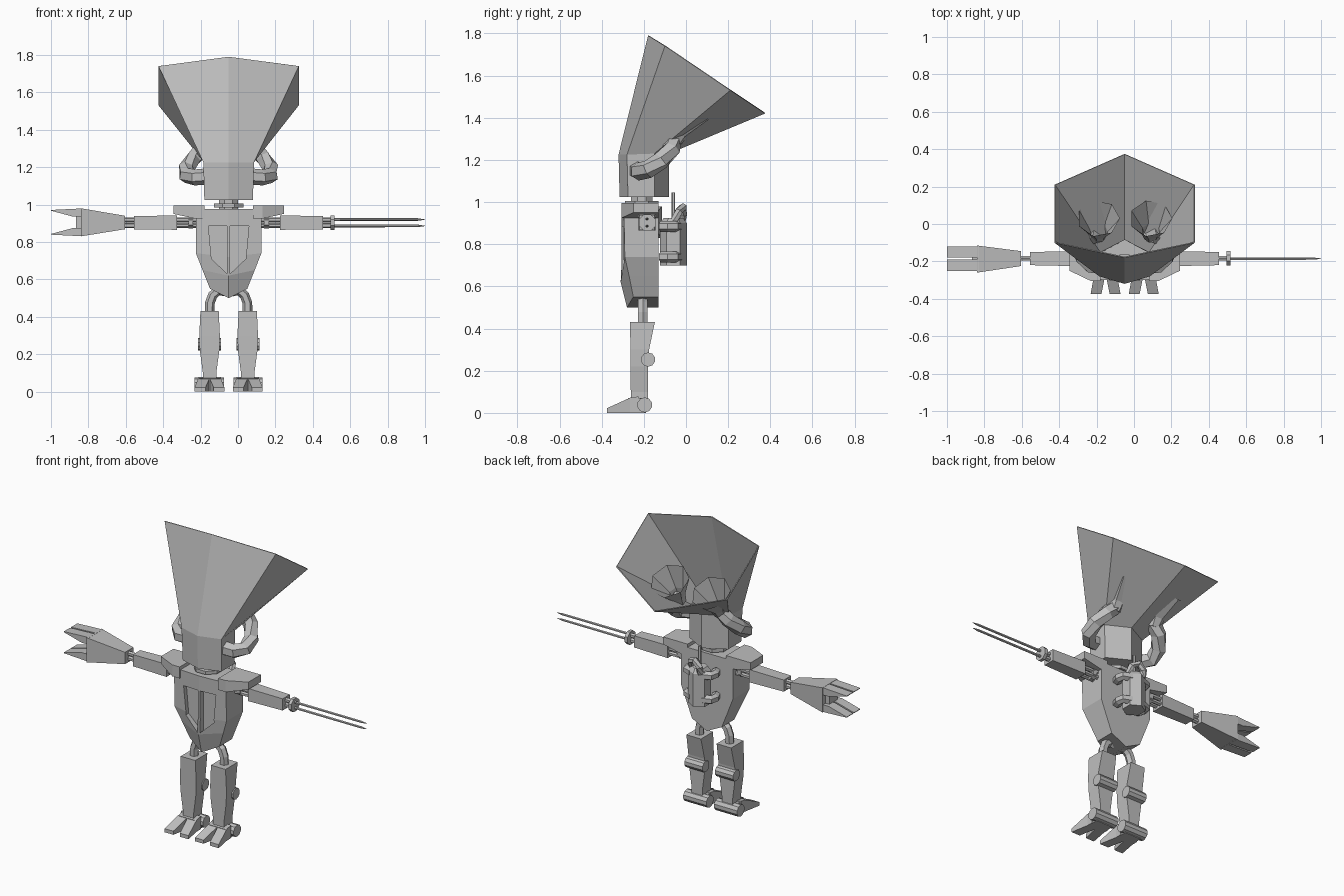
import bpy, bmesh, math
from mathutils import Vector

if "Cube" in bpy.data.objects:
    bpy.data.objects.remove(bpy.data.objects["Cube"])

XC = -0.05  # the body's middle plane
grey = bpy.data.materials.new("plain_grey")
grey.diffuse_color = (0.52, 0.52, 0.52, 1)
grey.use_nodes = True
grey.node_tree.nodes["Principled BSDF"].inputs["Base Color"].default_value = grey.diffuse_color


def finish(name, bm):
    bmesh.ops.recalc_face_normals(bm, faces=bm.faces)
    me = bpy.data.meshes.new(name)
    bm.to_mesh(me)
    bm.free()
    me.materials.append(grey)
    ob = bpy.data.objects.new(name, me)
    bpy.context.collection.objects.link(ob)
    ob.location.x = XC
    return ob


def loft(name, rings, caps=(True, True)):
    """Skin a list of equal-length point rings."""
    bm = bmesh.new()
    rows = [[bm.verts.new(p) for p in r] for r in rings]
    n = len(rows[0])
    for a, b in zip(rows, rows[1:]):
        for i in range(n):
            j = (i + 1) % n
            bm.faces.new((a[i], a[j], b[j], b[i]))
    if caps[0]:
        bm.faces.new(rows[0])
    if caps[1]:
        bm.faces.new(rows[-1])
    return finish(name, bm)


def circle(c, axis, r, n):
    q = Vector(axis).to_track_quat('Z', 'Y')
    return [Vector(c) + q @ Vector((r * math.cos(t), r * math.sin(t), 0))
            for t in (2 * math.pi * (i + .5) / n for i in range(n))]


def tube(name, path, r, n=6, caps=(True, True)):
    """Sweep a polygon along a path; r is one radius or one for each point."""
    p = [Vector(v) for v in path]
    rs = r if isinstance(r, (list, tuple)) else [r] * len(p)
    rings = [circle(p[i], p[min(i + 1, len(p) - 1)] - p[max(i - 1, 0)], rs[i], n)
             for i in range(len(p))]
    return loft(name, rings, caps)


def rect_x(x, y0, y1, z0, z1):
    return [(x, y0, z0), (x, y1, z0), (x, y1, z1), (x, y0, z1)]


def rect_z(z, x0, x1, y0, y1):
    return [(x0, y0, z), (x1, y0, z), (x1, y1, z), (x0, y1, z)]


def box(name, x0, x1, y0, y1, z0, z1):
    return loft(name, [rect_x(x0, y0, y1, z0, z1), rect_x(x1, y0, y1, z0, z1)])


def prism_y(name, outline, y0, y1):
    return loft(name, [[(x, y, z) for x, z in outline] for y in (y0, y1)])


# Head: hexagonal box opening into a wide tilted funnel
def hexagon(hw, front, corner, side, back):
    return [(0, *front), (hw, *corner), (hw, *side),
            (0, *back), (-hw, *side), (-hw, *corner)]


head = loft("head_funnel", [
    hexagon(.13, (-.315, 1.025), (-.275, 1.025), (-.15, 1.025), (-.08, 1.025)),
    hexagon(.135, (-.32, 1.225), (-.28, 1.225), (-.15, 1.23), (-.08, 1.23)),
    hexagon(.375, (-.18, 1.79), (-.10, 1.74), (.21, 1.53), (.375, 1.42))],
    caps=(True, False))
shell = head.modifiers.new("shell", 'SOLIDIFY')
shell.thickness = .006
shell.offset = -1

# Neck and collar
tube("neck", [(0, -.21, .95), (0, -.21, 1.04)], .055, 8)
tube("neck_ring", [(0, -.21, .985), (0, -.21, 1.005)], .085, 8)


# Torso: tapered body with a shallow front ridge and a pointed base
def body_ring(hw, ridge, front, back, z, zc):
    return [(0, ridge, zc), (hw, front, z), (hw, back, z),
            (0, back, zc), (-hw, back, z), (-hw, front, z)]


torso = loft("torso", [
    body_ring(.175, -.305, -.295, -.13, .975, .975),
    body_ring(.175, -.305, -.29, -.13, .74, .72),
    body_ring(.14, -.31, -.27, -.13, .65, .62),
    body_ring(.10, -.28, -.25, -.13, .55, .50)])

# Two sunk chest panels forming a shield
for s, side in ((1, "left"), (-1, "right")):
    cut = prism_y("panel_cutter_" + side, [(s * .008, .885), (s * .108, .885),
                  (s * .092, .71), (s * .008, .63)], -.4, -.272)
    cut.hide_render = True
    cut.hide_set(True)
    m = torso.modifiers.new("panel", 'BOOLEAN')
    m.operation = 'DIFFERENCE'
    m.solver = 'EXACT'
    m.object = cut

# Parts that exist on both sides
for s, side in ((1, "left"), (-1, "right")):
    def mx(points):
        return [(s * x, y, z) for x, y, z in points]

    # Curved side tube, entering the funnel and opening as a cup inside
    tube("side_tube_" + side, mx([(.12, -.23, 1.15), (.18, -.225, 1.145),
         (.225, -.18, 1.155), (.225, -.12, 1.195), (.185, -.07, 1.25),
         (.14, -.06, 1.30)]), .043, 6)
    tube("inner_cup_" + side, mx([(.14, -.065, 1.28), (.14, -.04, 1.33),
         (.14, .03, 1.44)]), [.04, .05, .115], 7, caps=(True, False))

    # Shoulder pad
    loft("shoulder_pad_" + side, [mx(rect_x(.13, -.305, -.13, .925, .995)),
         mx(rect_x(.18, -.305, -.13, .925, .995)),
         mx(rect_x(.295, -.25, -.13, .95, .995))])

    # Shoulder rods and upper arm
    for y in (-.20, -.165):
        for z in (.888, .918):
            tube("shoulder_rod_" + side, mx([(.15, y, z), (.29, y, z)]), .013, 6)
    tube("shoulder_ring_" + side, mx([(.19, -.183, .903), (.215, -.183, .903)]), .035, 8)
    loft("upper_arm_" + side, [mx(rect_x(.275, -.225, -.145, .865, .942)),
                               mx(rect_x(.505, -.22, -.15, .867, .938))])
    for z in (.888, .918):
        tube("wrist_rod_" + side, mx([(.49, -.183, z), (.565, -.183, z)]), .014, 6)

    # Hip tube
    tube("hip_tube_" + side, mx([(.02, -.205, .535), (.055, -.205, .54),
         (.085, -.205, .515), (.10, -.205, .475), (.102, -.205, .41)]), .026, 6)

    # Leg
    def leg(z, hw, y0, y1):
        return mx(rect_z(z, .102 - hw, .102 + hw, y0, y1))
    loft("leg_" + side, [leg(.05, .036, -.262, -.18), leg(.10, .036, -.262, -.18),
         leg(.22, .052, -.263, -.18), leg(.30, .055, -.264, -.175),
         leg(.43, .049, -.265, -.148)])

    # Knee and ankle rollers
    tube("knee_roller_" + side, mx([(.042, -.18, .253), (.164, -.18, .253)]), .034, 10)
    tube("ankle_roller_" + side, mx([(.026, -.196, .038), (.182, -.196, .038)]), .036, 10)

    # Foot with two spread toes
    loft("foot_" + side, [mx(rect_x(.102 - .055, -.275, -.19, 0, .07)),
                          mx(rect_x(.102 + .055, -.275, -.19, 0, .07))])
    for t in (1, -1):
        def toe(y, a, b, z):
            return mx([(.102 + t * a, y, 0), (.102 + t * b, y, 0),
                       (.102 + t * b, y, z), (.102 + t * a, y, z)])
        loft("toe_" + side, [toe(-.225, 0, .06, .078), toe(-.265, 0, .06, .072),
                             toe(-.375, .022, .08, .022)])

    # Backpack hoses
    for z in (.885, .74):
        tube("back_hose_" + side, mx([(.07, -.12, z), (.085, -.085, z),
             (.08, -.055, z), (.035, -.04, z)]), .026, 6)

# Twin needles on one arm (x beyond the wrist, measured from the body's middle)
tube("needle_flange", [(.545, -.183, .903), (.565, -.183, .903)], .042, 8)
for z in (.92, .886):
    tube("needle", [(.55, -.185, z), (1.01, -.185, z), (1.05, -.185, z)],
         [.008, .007, .001], 6)

# Claw hand on the other arm
loft("claw_palm", [rect_x(-.555, -.225, -.145, .868, .94),
                   rect_x(-.79, -.26, -.115, .83, .98)])
box("claw_hub", -.815, -.78, -.225, -.145, .865, .945)
for t in (1, -1):
    for y0, y1 in ((-.25, -.19), (-.18, -.12)):
        def finger(x, inner, outer):
            z0, z1 = sorted((.905 + t * inner, .905 + t * outer))
            return rect_x(x, y0, y1, z0, z1)
        loft("claw_finger", [finger(-.78, .03, .074), finger(-.83, .03, .072),
                             finger(-.95, .062, .066)])

# Backpack canister, top handle and aerial
tube("back_canister", [(0, -.06, .70), (0, -.06, .90), (0, -.06, .925)],
     [.064, .064, .045], 6)
tube("back_handle", [(.045, -.06, .90), (.04, -.035, .955), (0, -.015, .975),
                     (-.03, -.015, .94), (-.03, -.025, .90)], .02, 6)
tube("back_aerial", [(0, -.06, .90), (0, -.06, 1.045)], .009, 6)
